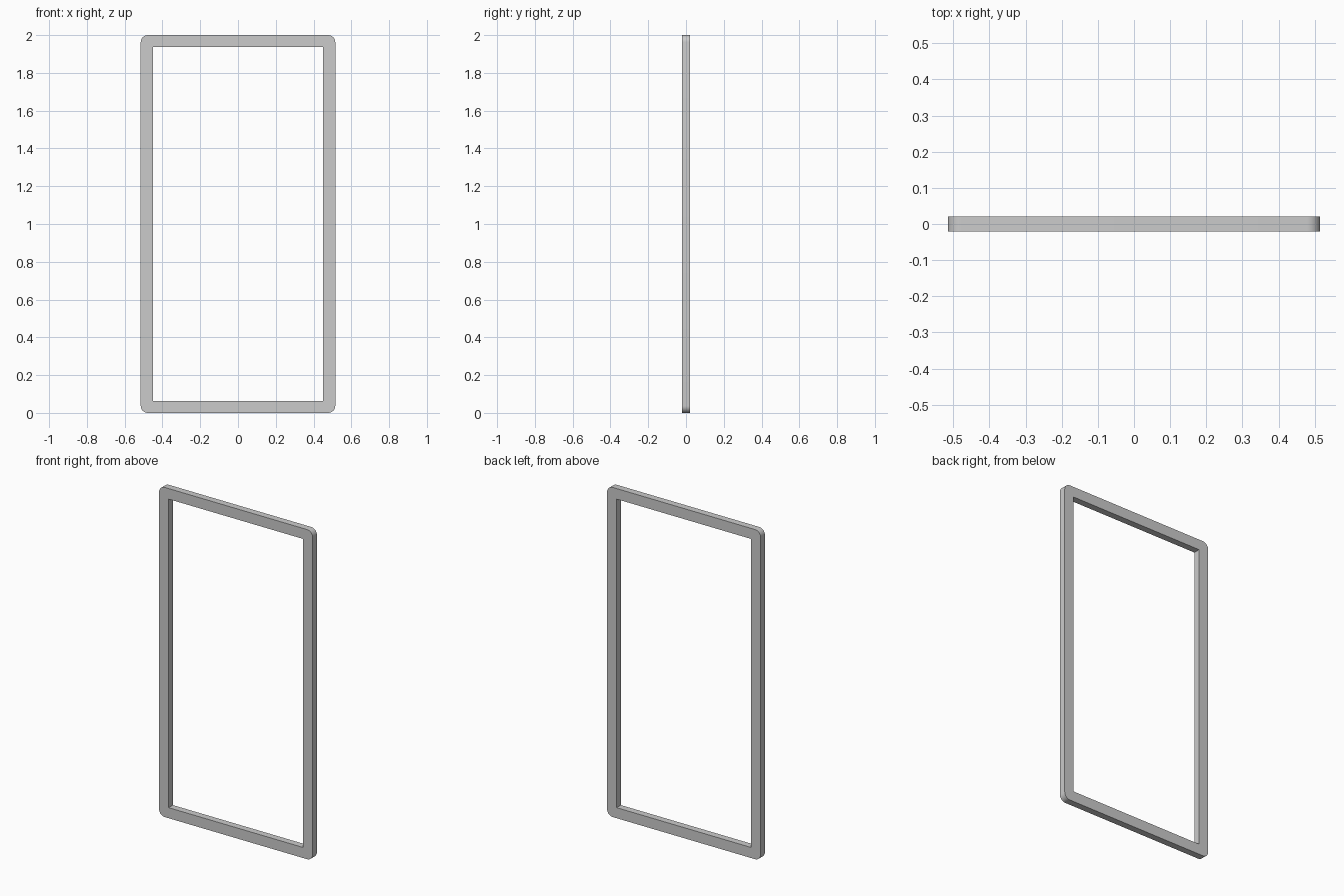
import bpy, bmesh, math

if "Cube" in bpy.data.objects:
    bpy.data.objects.remove(bpy.data.objects["Cube"])

W, H, D = 0.515, 2.0, 0.041      # half width, height, depth
B, R, N = 0.064, 0.037, 8        # border width, corner radius, corner segments

bm = bmesh.new()
y = -D / 2

# corners: rounded outside, sharp inside (counter-clockwise seen from the front)
corners = []
for i, (sx, sz) in enumerate([(1, 1), (-1, 1), (-1, -1), (1, -1)]):
    cx, cz = sx * (W - R), H / 2 + sz * (H / 2 - R)
    arc = []
    for k in range(N + 1):
        a = math.pi / 2 * (i + k / N)
        arc.append(bm.verts.new((cx + R * math.cos(a), y, cz + R * math.sin(a))))
    inner = bm.verts.new((sx * (W - B), y, H / 2 + sz * (H / 2 - B)))
    bm.faces.new(arc + [inner])
    corners.append((arc, inner))

# straight rails between the corners
for i in range(4):
    (arc, inner), (next_arc, next_inner) = corners[i], corners[(i + 1) % 4]
    bm.faces.new([arc[-1], next_arc[0], next_inner, inner])

# give the frame its depth, keeping the front faces
ret = bmesh.ops.extrude_face_region(bm, geom=bm.faces[:], use_keep_orig=True)
moved = [g for g in ret["geom"] if isinstance(g, bmesh.types.BMVert)]
bmesh.ops.translate(bm, verts=moved, vec=(0, D, 0))
bmesh.ops.recalc_face_normals(bm, faces=bm.faces[:])

mesh = bpy.data.meshes.new("frame")
bm.to_mesh(mesh)
bm.free()
frame = bpy.data.objects.new("frame", mesh)
bpy.context.collection.objects.link(frame)

# smooth the rounded corners, keep all other edges sharp
bpy.context.view_layer.objects.active = frame
frame.select_set(True)
bpy.ops.object.shade_smooth_by_angle(angle=math.radians(30))
